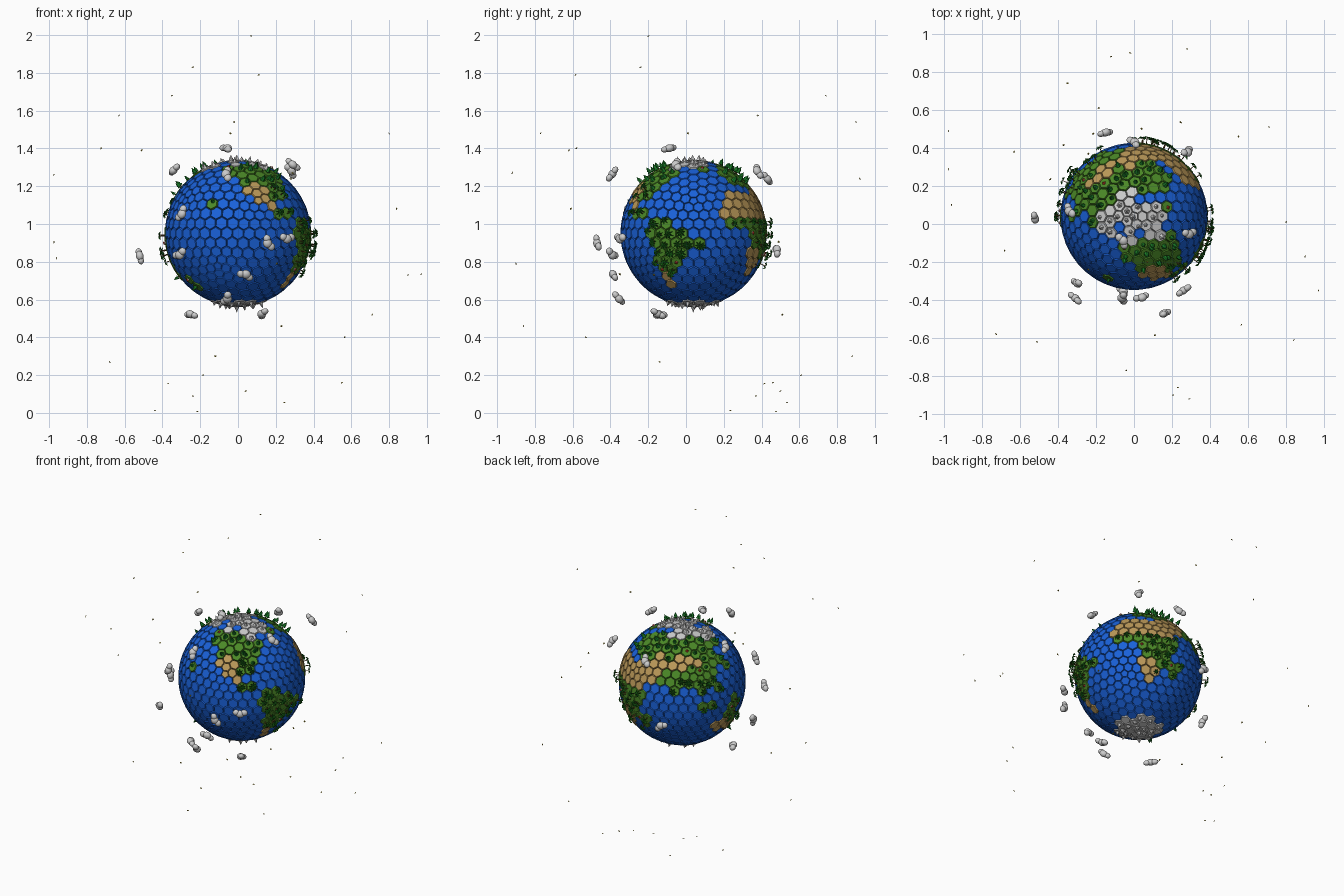
import bpy, bmesh, math, random
from mathutils import Vector, Matrix

if "Cube" in bpy.data.objects:
    bpy.data.objects.remove(bpy.data.objects["Cube"])

random.seed(4)
C = Vector((0, 0.04, 0.95))      # globe centre
R = 0.387                        # globe radius
parts = {}


def part(name):
    return parts.setdefault(name, bmesh.new())


def frame(pos, twist=0.0):
    """Matrix at pos whose z axis points away from the globe centre."""
    q = (pos - C).normalized().to_track_quat('Z', 'Y')
    return Matrix.Translation(pos) @ q.to_matrix().to_4x4() @ Matrix.Rotation(twist, 4, 'Z')


def cone(name, m, r1, r2, z0, h, seg=6):
    bmesh.ops.create_cone(part(name), cap_ends=True, segments=seg, radius1=r1, radius2=r2,
                          depth=h, matrix=m @ Matrix.Translation((0, 0, z0 + h / 2)))


def face(name, pts):
    bm = part(name)
    bm.faces.new([bm.verts.new(p) for p in pts])


# Coarse continent outlines (longitude, latitude)
AMERICA_N = [(-168, 66), (-125, 72), (-82, 72), (-57, 53), (-75, 40), (-80, 26), (-95, 28),
             (-88, 19), (-78, 8), (-106, 20), (-120, 34), (-126, 48), (-150, 59)]
AMERICA_S = [(-79, 9), (-60, 10), (-34, -7), (-47, -26), (-64, -42), (-68, -56), (-76, -48),
             (-72, -18), (-82, -4)]
AFRICA = [(-9, 36), (10, 38), (33, 31), (51, 11), (40, -5), (38, -22), (28, -35), (17, -35),
          (9, 3), (-10, 4), (-18, 15)]
EURASIA = [(-10, 36), (-9, 44), (0, 49), (5, 62), (25, 72), (70, 73), (110, 77), (179, 70),
           (178, 64), (160, 54), (140, 54), (130, 40), (122, 28), (108, 10), (103, 1), (97, 16),
           (88, 22), (78, 7), (72, 20), (58, 24), (45, 12), (35, 31), (27, 37), (12, 43)]
AUSTRALIA = [(113, -22), (131, -11), (143, -10), (154, -27), (148, -39), (135, -33), (115, -36)]
LANDS = [AMERICA_N, AMERICA_S, AFRICA, EURASIA, AUSTRALIA]
# Islands: longitude, latitude, radius in degrees
ISLANDS = [(-3, 54, 4.5), (-19, 65, 4.5), (138, 36, 5), (-157, 21, 5), (114, 0, 6), (102, 0, 5),
           (141, -5, 7), (123, 12, 5), (172, -42, 6), (47, -19, 6), (-77, 21, 4.5), (-42, 72, 10)]
# Deserts: longitude range, latitude range
DESERTS = [(-20, 34, 9, 38), (34, 62, 14, 40), (48, 112, 37, 47), (-123, -99, 19, 42),
           (10, 27, -36, -15), (117, 143, -34, -18), (-73, -65, -50, -35)]


def inside(lon, lat, poly):
    hit = False
    for (x1, y1), (x2, y2) in zip(poly, poly[1:] + poly[:1]):
        if (y1 > lat) != (y2 > lat) and lon < (x2 - x1) * (lat - y1) / (y2 - y1) + x1:
            hit = not hit
    return hit


def biome(lon, lat):
    if lat > 77 or lat < -69:
        return 'ice'
    land = any(inside(lon, lat, p) for p in LANDS) or any(
        math.hypot((lon - a) * math.cos(math.radians(lat)), lat - b) < r for a, b, r in ISLANDS)
    if not land:
        return 'ocean'
    if lat > 68 or (lat > 58 and lon > 135) or (lat > 62 and -100 < lon < -30):
        return 'ice'
    if any(a < lon < b and c < lat < d for a, b, c, d in DESERTS):
        return 'desert'
    return 'grass'


def pine(m, s):
    cone('tree_trunks', m, .003, .003, -.003, .014 * s, 5)
    cone('pine_foliage', m, .014 * s, .004 * s, .009 * s, .016 * s)
    cone('pine_foliage', m, .011 * s, 0, .02 * s, .022 * s)


def palm(m, s):
    cone('tree_trunks', m, .003, .002, -.003, .035 * s, 5)
    for k in range(7):
        f = m @ Matrix.Rotation(k * math.tau / 7, 4, 'Z')
        P = [f @ (Vector(p) * s) for p in ((0, 0, .032), (.011, -.005, .036), (.023, 0, .024),
                                           (.011, .005, .036))]
        face('palm_fronds', (P[0], P[1], P[2]))
        face('palm_fronds', (P[0], P[2], P[3]))


def house(m):
    q = m @ Matrix.Rotation(math.pi / 4, 4, 'Z')
    cone('house_walls', q, .008, .008, -.002, .010, 4)
    cone('house_roofs', q, .011, 0, .008, .008, 4)


def spot(n, spread):
    """Random upright frame on the tile around direction n."""
    j = Vector([random.uniform(-spread, spread) for _ in range(3)])
    return frame(C + (n + j).normalized() * R, random.uniform(0, 6.28))


# Hexagon tiles: dual of an icosphere, sorted by biome
ico = bmesh.new()
bmesh.ops.create_icosphere(ico, subdivisions=4, radius=1)
for v in ico.verts:
    n = v.co.normalized()
    ref = n.orthogonal().normalized()
    side = n.cross(ref)
    ring = [f.calc_center_median().normalized() for f in v.link_faces]
    ring.sort(key=lambda p: math.atan2(p.dot(side), p.dot(ref)))
    lat = math.degrees(math.asin(max(-1, min(1, n.z))))
    lon = (math.degrees(math.atan2(n.y, n.x)) - 40 + 180) % 360 - 180
    kind = biome(lon, lat)
    top = R + (0 if kind == 'ocean' else .003)
    mid = sum(ring, Vector()) / len(ring)
    bm = part(kind + '_tiles')
    low = [bm.verts.new(C + p * (R - .008)) for p in ring]
    high = [bm.verts.new(C + (mid + (p - mid) * .88).normalized() * top) for p in ring]
    bm.faces.new(high)
    for i in range(len(ring)):
        k = (i + 1) % len(ring)
        bm.faces.new((low[i], low[k], high[k], high[i]))

    # Things standing on the tile
    if kind == 'ice' and random.random() < .6:
        cone('ice_peaks', spot(n, .02), random.uniform(.012, .02), 0, -.002,
             random.uniform(.018, .035), 5)
    elif kind == 'grass':
        if random.random() < .1:
            house(spot(n, .01))
        elif abs(lat) > 38:
            if random.random() < .75:
                for _ in range(random.choice((1, 2))):
                    pine(spot(n, .03), random.uniform(.8, 1.15))
        elif -100 < lon < -30 or abs(lat) < 24:
            for _ in range(random.choice((1, 2, 3) if lon < -30 else (1, 1, 2))):
                palm(spot(n, .035), random.uniform(.85, 1.2))
        elif random.random() < .4:
            pine(spot(n, .03), .8)
    elif kind == 'desert' and random.random() < .06:
        palm(spot(n, .02), .8)
ico.free()

# Clouds: three overlapping puffs each
CLOUDS = [(-.06, -.09, 1.40), (-.15, .48, .86), (.28, .38, 1.28), (-.52, .03, .83),
          (-.06, -.39, 1.265), (.16, -.47, .90), (.26, -.35, .925), (-.31, -.39, .84),
          (.04, -.385, .73), (-.06, -.355, .605), (-.30, -.31, 1.055), (-.25, -.14, .52),
          (.13, -.15, .525), (-.34, .07, 1.285), (.29, -.05, 1.315), (0, .43, 1.24)]
for c in CLOUDS:
    m = frame(Vector(c), random.uniform(0, 6.28))
    for x, y, r in ((-.024, .004, .019), (0, -.004, .024), (.025, .006, .020)):
        s = Matrix.Diagonal((1.1, 1, .85, 1))
        bmesh.ops.create_icosphere(part('clouds'), subdivisions=3, radius=r,
                                   matrix=m @ Matrix.Translation((x, y, 0)) @ s)

# Stars scattered far around the globe
STARS = [(.07, -.2, 1.995), (-.24, -.24, 1.83), (.11, -.585, 1.79), (-.35, .74, 1.68),
         (-.63, .38, 1.575), (-.02, .9, 1.54), (-.04, -.77, 1.48), (.8, .01, 1.48),
         (-.725, -.58, 1.4), (-.51, -.62, 1.39), (-.975, .29, 1.26), (.29, -.92, 1.27),
         (.28, .92, 1.24), (.84, -.61, 1.08), (-.975, .49, .905), (-.96, .1, .82),
         (.205, -.9, .79), (.9, -.17, .73), (.97, -.35, .735), (.71, .51, .52),
         (.23, -.86, .46), (.565, -.53, .4), (-.12, .88, .3), (-.68, -.14, .27),
         (-.185, .61, .2), (.55, .46, .16), (-.37, .415, .155), (.04, .5, .115),
         (-.24, .37, .09), (.245, .535, .055), (-.44, .235, .013), (-.215, .475, .007)]
for p in STARS:
    m = frame(Vector(p))
    rim = [m @ Vector((math.cos(a) * r, math.sin(a) * r, 0)) for a, r in
           ((i * math.pi / 5, .008 if i % 2 == 0 else .004) for i in range(10))]
    for z in (.003, -.003):
        tip = m @ Vector((0, 0, z))
        for i in range(10):
            face('stars', (rim[i], rim[(i + 1) % 10], tip))

# Turn the collected parts into objects
COLORS = {'ocean_tiles': (.01, .12, .70), 'grass_tiles': (.07, .25, .02),
          'desert_tiles': (.50, .32, .10), 'tree_trunks': (.15, .07, .02),
          'pine_foliage': (.01, .20, .02), 'palm_fronds': (.01, .16, .01),
          'house_roofs': (.50, .04, .02), 'stars': (.50, .38, .03)}
for name, bm in parts.items():
    if name != 'palm_fronds':
        bmesh.ops.recalc_face_normals(bm, faces=bm.faces[:])
    for f in bm.faces:
        f.smooth = name == 'clouds'
    me = bpy.data.meshes.new(name)
    bm.to_mesh(me)
    bm.free()
    ob = bpy.data.objects.new(name, me)
    bpy.context.collection.objects.link(ob)
    if name in COLORS:
        mat = bpy.data.materials.new(name)
        mat.diffuse_color = (*COLORS[name], 1)
        mat.use_nodes = True
        mat.node_tree.nodes["Principled BSDF"].inputs["Base Color"].default_value = mat.diffuse_color
        me.materials.append(mat)
